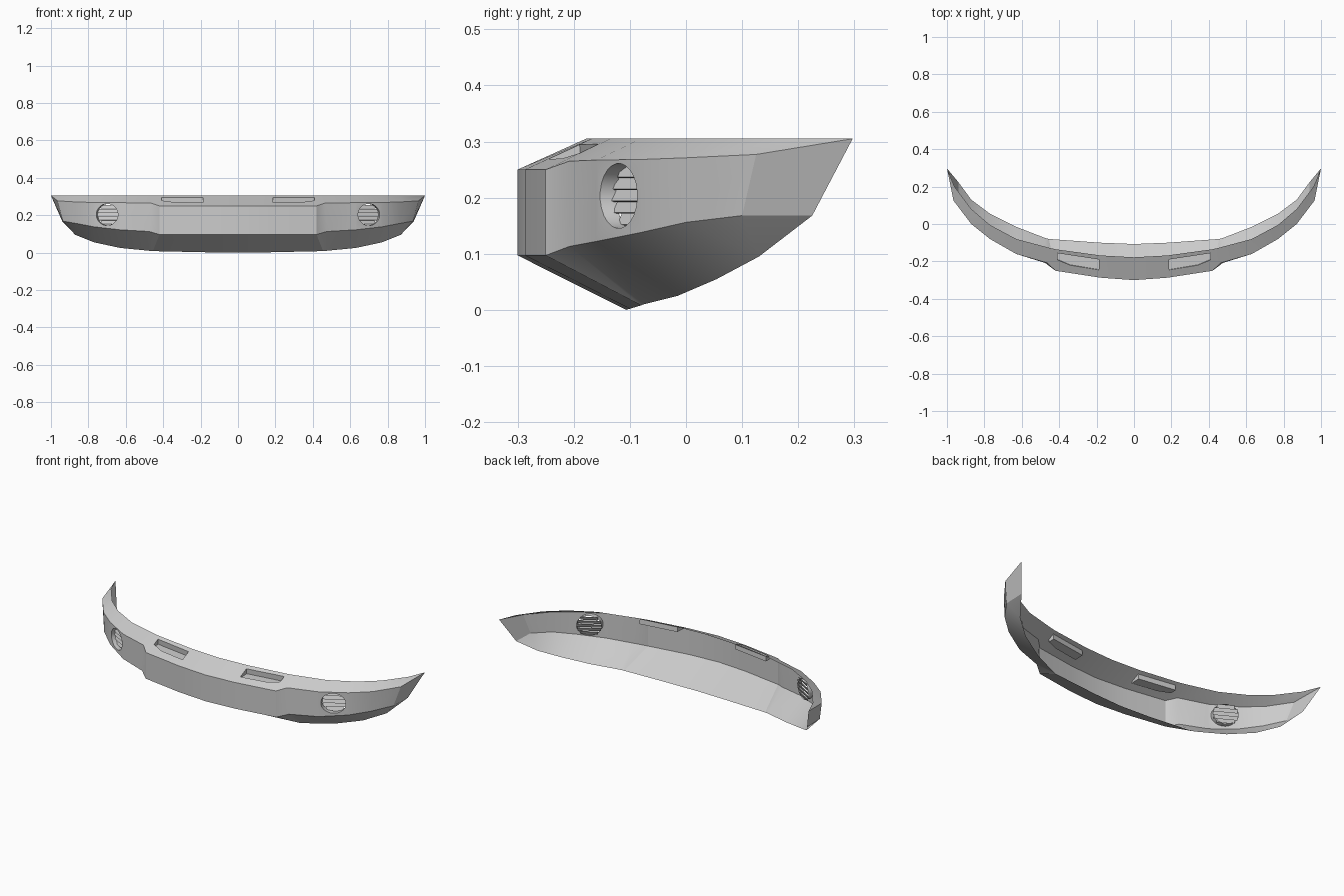
import bpy, bmesh
from math import sin, cos, pi, atan2, sqrt, radians
from mathutils import Vector, Matrix

if "Cube" in bpy.data.objects:
    bpy.data.objects.remove(bpy.data.objects["Cube"])

# Right-half profile lines of the bumper shell, from the centre outwards
top = [(x, y, .305) for x, y in [(0, -.178), (.18, -.168), (.42, -.135), (.45, -.128),
                                 (.63, -.08), (.77, -.005), (.87, .08), (.96, .2)]]
upper = [(0, -.3, .25), (.18, -.287, .25), (.42, -.25, .25), (.465, -.208, .265),
         (.63, -.16, .267), (.77, -.08, .268), (.87, 0, .271), (.965, .125, .277)]
lower = [(0, -.3, .097), (.18, -.287, .097), (.42, -.25, .097), (.475, -.208, .113),
         (.63, -.16, .122), (.77, -.08, .138), (.865, 0, .156), (.935, .1, .168)]
bottom = [(0, -.107, 0), (.18, -.1, .002), (.455, -.08, .008), (.475, -.075, .01),
          (.63, -.015, .025), (.77, .055, .055), (.87, .13, .095), (.94, .225, .168)]


def finish(bm, name):
    me = bpy.data.meshes.new(name)
    bm.to_mesh(me)
    bm.free()
    ob = bpy.data.objects.new(name, me)
    bpy.context.collection.objects.link(ob)
    mod = ob.modifiers.new("mirror", 'MIRROR')
    mod.use_axis[0] = True
    mod.merge_threshold = .0005
    bpy.context.view_layer.objects.active = ob
    ob.select_set(True)
    bpy.ops.object.shade_smooth_by_angle(angle=radians(25))
    ob.select_set(False)
    return ob


def punch(bm, a, b, c, d, uvs, centre):
    """Fill quad a-b-c-d, leaving a hole with outline uvs; return hole verts."""
    events = [(0, c), (pi / 2, d), (pi, a), (3 * pi / 2, b)]
    corner_ids = {c, d, a, b}
    hole = []
    for u, v in uvs:
        co = (a.co * (1 - u) + b.co * u) * (1 - v) + (d.co * (1 - u) + c.co * u) * v
        vert = bm.verts.new(co)
        hole.append(vert)
        events.append((atan2(v - centre[1], u - centre[0]) % (2 * pi), vert))
    events.sort(key=lambda e: e[0])
    out = b
    inn = [v for _, v in events if v not in corner_ids][-1]
    for _, v in events:
        bm.faces.new((out, v, inn))
        if v in corner_ids:
            out = v
        else:
            inn = v
    return hole


def walls(bm, hole, offsets):
    """Sink a wall from a hole outline; return the far rim."""
    rim = [bm.verts.new(v.co + Vector(o)) for v, o in zip(hole, offsets)]
    n = len(hole)
    for i in range(n):
        j = (i + 1) % n
        bm.faces.new((hole[i], hole[j], rim[j], rim[i]))
    return rim


# Bumper shell
bm = bmesh.new()
T, U, L, B = [[bm.verts.new(p) for p in row] for row in (top, upper, lower, bottom)]
SLOT, LAMP = 1, 4
for i in range(7):
    j = i + 1
    if i != SLOT:
        bm.faces.new((U[i], U[j], T[j], T[i]))
    if i != LAMP:
        bm.faces.new((L[i], L[j], U[j], U[i]))
    bm.faces.new((B[i], B[j], L[j], L[i]))

# Pointed end of the wing
tip = bm.verts.new((1, .297, .305))
bm.faces.new((U[7], tip, T[7]))
bm.faces.new((L[7], B[7], tip, U[7]))

# Sunken slot in the top surface
uvs = [(.03, .34), (.67, .36), (.95, .52), (.95, .83), (.03, .81)]
hole = punch(bm, U[1], U[2], T[2], T[1], uvs, (.5, .55))
rim = walls(bm, hole, [(0, .002, -.006 - .05 * (v - .34)) for _, v in uvs])
bm.faces.new(rim)

# Round lamp opening in the front corner
CX, CZ, R = .70, .203, .058
uvs = []
for k in range(24):
    t = (k + .5) * pi / 12
    u = (CX + R * cos(t) - .63) / .14
    lo, hi = .122 + .016 * u, .267 + .001 * u
    uvs.append((u, (CZ + R * sin(t) - lo) / (hi - lo)))
hole = punch(bm, L[4], L[5], U[5], U[4], uvs, (.5, .52))
walls(bm, hole, [(-.008, .028, 0)] * 24)
bm.normal_update()
finish(bm, "bumper_shell")

# Tilted slats behind the lamp opening
bm = bmesh.new()
yaw = atan2(.08, .14)
for k in range(-2, 3):
    dz = k * .021
    length = 2 * sqrt(R * R - dz * dz) / cos(yaw)
    m = (Matrix.Translation((CX - .008, -.12 + .026, CZ + dz))
         @ Matrix.Rotation(yaw, 4, 'Z') @ Matrix.Rotation(radians(-25), 4, 'X')
         @ Matrix.Diagonal((length, .004, .021, 1)))
    bmesh.ops.create_cube(bm, size=1, matrix=m)
finish(bm, "lamp_grille")
